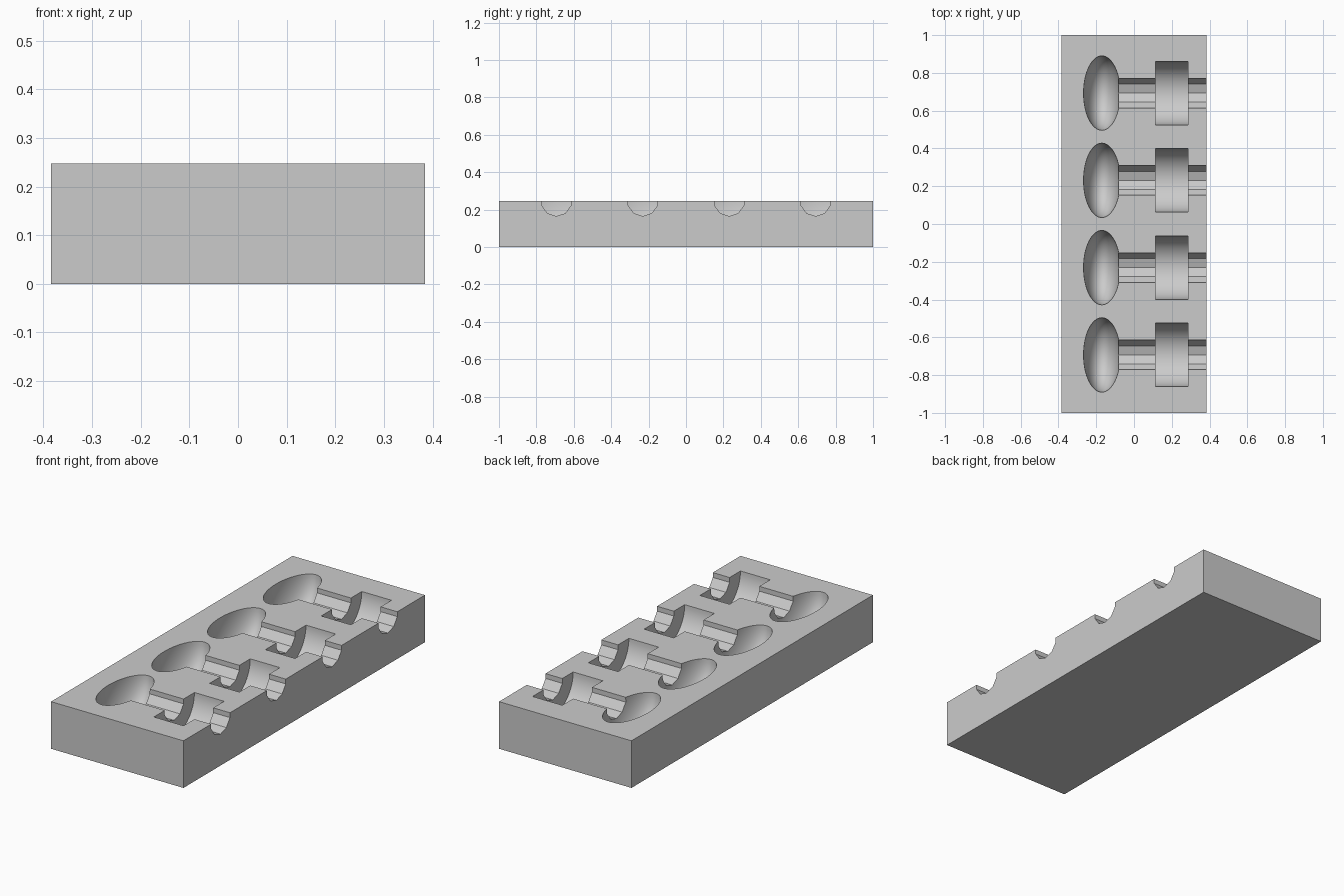
import bpy
import bmesh
from math import radians
from mathutils import Matrix, Vector

default = bpy.data.objects.get("Cube")
if default:
    bpy.data.objects.remove(default, do_unlink=True)

LENGTH, WIDTH, HEIGHT = 2.0, 0.768, 0.247
ROWS = (-0.693, -0.231, 0.231, 0.693)

grey = bpy.data.materials.new("plain grey")
grey.use_nodes = True
grey.diffuse_color = (0.6, 0.6, 0.6, 1)
grey.node_tree.nodes["Principled BSDF"].inputs["Base Color"].default_value = (0.6, 0.6, 0.6, 1)


def make_object(name, bm):
    mesh = bpy.data.meshes.new(name)
    bm.to_mesh(mesh)
    bm.free()
    mesh.materials.append(grey)
    obj = bpy.data.objects.new(name, mesh)
    bpy.context.collection.objects.link(obj)
    return obj


def cylinder_cutter(name, x0, x1, y, radius, sides):
    """Cylinder lying along x with a vertex pointing straight down."""
    bm = bmesh.new()
    turn = Matrix.Rotation(radians(90), 4, 'X') @ Matrix.Rotation(radians(90), 4, 'Y')
    place = Matrix.Translation(((x0 + x1) / 2, y, HEIGHT))
    bmesh.ops.create_cone(bm, cap_ends=True, segments=sides, radius1=radius,
                          radius2=radius, depth=x1 - x0, matrix=place @ turn)
    return make_object(name, bm)


def ellipsoid_cutter(name, x, y, half_width, radius):
    """Round head flattened along x."""
    bm = bmesh.new()
    shape = (Matrix.Translation((x, y, HEIGHT))
             @ Matrix.Diagonal(Vector((half_width, radius, radius, 1)))
             @ Matrix.Rotation(radians(90), 4, 'Y'))
    bmesh.ops.create_uvsphere(bm, u_segments=64, v_segments=32, radius=1, matrix=shape)
    return make_object(name, bm)


# Solid block
bm = bmesh.new()
bmesh.ops.create_cube(bm, size=1, matrix=Matrix.Translation((0, 0, HEIGHT / 2))
                      @ Matrix.Diagonal(Vector((WIDTH, LENGTH, HEIGHT, 1))))
block = make_object("mould_block", bm)

# Head hollow, shaft groove and collar slot in each row
cutters = []
for y in ROWS:
    cutters.append(ellipsoid_cutter("head_cutter", -0.17, y, 0.097, 0.197))
    cutters.append(cylinder_cutter("shaft_cutter", -0.17, 0.5, y, 0.082, 10))
    cutters.append(cylinder_cutter("collar_cutter", 0.115, 0.287, y, 0.168, 64))

bpy.ops.object.select_all(action='DESELECT')
bpy.context.view_layer.objects.active = block
block.select_set(True)
for cutter in cutters:
    cutter.hide_render = True
    cut = block.modifiers.new("cut", 'BOOLEAN')
    cut.operation = 'DIFFERENCE'
    cut.solver = 'EXACT'
    cut.object = cutter
    bpy.ops.object.modifier_apply(modifier=cut.name)
for cutter in cutters:
    bpy.data.objects.remove(cutter, do_unlink=True)

# Smooth hollows, crisp groove facets
bpy.ops.object.shade_smooth_by_angle(angle=radians(30))
